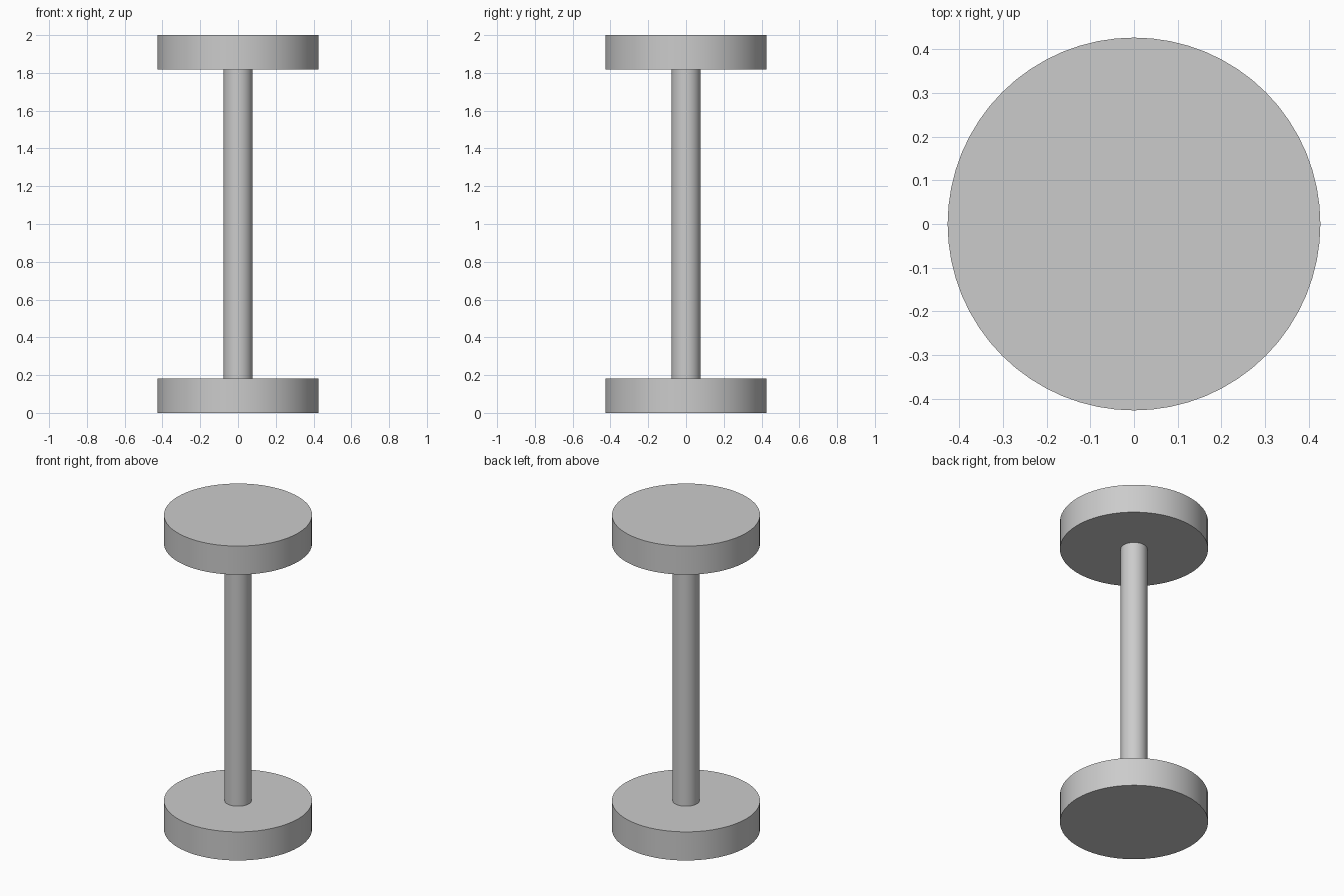
import bpy
import math

cube = bpy.data.objects.get("Cube")
if cube:
    bpy.data.objects.remove(cube, do_unlink=True)

HEIGHT = 2.0
PLATE_RADIUS, PLATE_THICKNESS = 0.427, 0.182
ROD_RADIUS = 0.077

grey = bpy.data.materials.new("plain grey")
grey.use_nodes = True
colour = (0.6, 0.6, 0.6, 1)
grey.diffuse_color = colour
grey.node_tree.nodes["Principled BSDF"].inputs["Base Color"].default_value = colour


def cylinder(name, radius, bottom, top):
    bpy.ops.mesh.primitive_cylinder_add(
        vertices=64, radius=radius, depth=top - bottom,
        location=(0, 0, (bottom + top) / 2))
    obj = bpy.context.object
    obj.name = name
    obj.data.materials.append(grey)
    bpy.ops.object.shade_smooth_by_angle(angle=math.radians(30))
    return obj


# Matching round weights joined by a slim bar
cylinder("lower_weight", PLATE_RADIUS, 0, PLATE_THICKNESS)
cylinder("upper_weight", PLATE_RADIUS, HEIGHT - PLATE_THICKNESS, HEIGHT)
cylinder("bar", ROD_RADIUS, PLATE_THICKNESS, HEIGHT - PLATE_THICKNESS)
